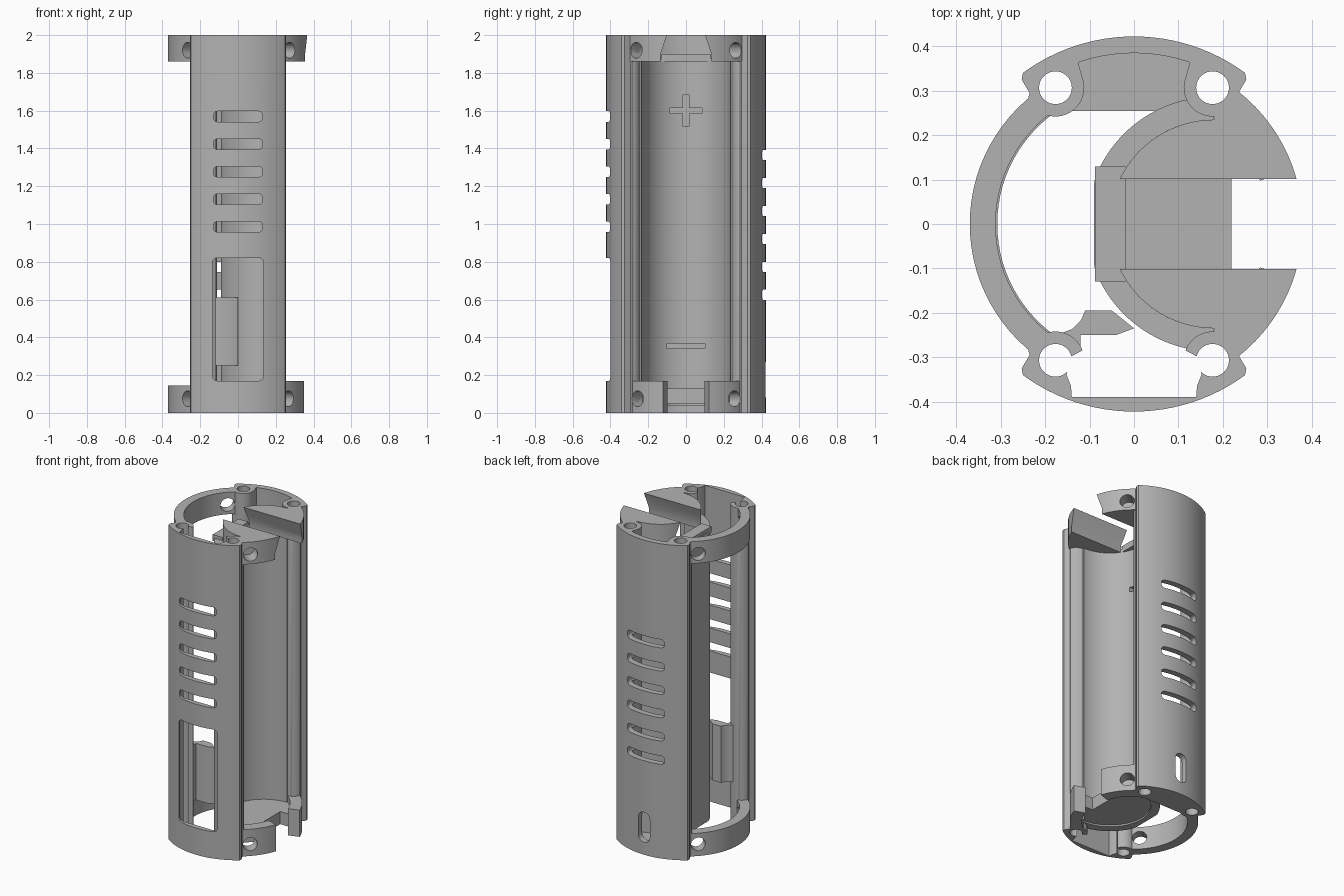
import bpy, bmesh, math
from mathutils import Matrix, Vector

if "Cube" in bpy.data.objects:
    bpy.data.objects.remove(bpy.data.objects["Cube"])

grey = bpy.data.materials.new("chassis grey")
grey.use_nodes = True
grey.diffuse_color = (0.45, 0.45, 0.45, 1)
grey.node_tree.nodes["Principled BSDF"].inputs["Base Color"].default_value = (0.45, 0.45, 0.45, 1)

# Orientation of extruded profiles: z up, or along y (profile in x,z), or along x (profile in y,z)
AXES = {
    "z": lambda u, v, w: (u, v, w),
    "y": lambda u, v, w: (u, w, v),
    "x": lambda u, v, w: (w, u, v),
}


def prism(name, points, lo, hi, axis="z"):
    bm = bmesh.new()
    place = AXES[axis]
    base = bm.faces.new([bm.verts.new(place(u, v, lo)) for u, v in points])
    top = bmesh.ops.extrude_face_region(bm, geom=[base])["geom"]
    shift = Vector(place(0, 0, hi - lo))
    bmesh.ops.translate(bm, verts=[g for g in top if isinstance(g, bmesh.types.BMVert)], vec=shift)
    bmesh.ops.recalc_face_normals(bm, faces=bm.faces)
    mesh = bpy.data.meshes.new(name)
    bm.to_mesh(mesh)
    bm.free()
    mesh.materials.append(grey)
    obj = bpy.data.objects.new(name, mesh)
    bpy.context.scene.collection.objects.link(obj)
    return obj


def arc(cx, cy, r, a, b, step=4):
    n = max(2, round(abs(b - a) / step))
    angles = [math.radians(a + (b - a) * i / n) for i in range(n + 1)]
    return [(cx + r * math.cos(t), cy + r * math.sin(t)) for t in angles]


def box(u0, u1, v0, v1):
    return [(u0, v0), (u1, v0), (u1, v1), (u0, v1)]


def rounded(cx, cy, hw, hh, r):
    pts = []
    for sx, sy, a in ((1, 1, 0), (-1, 1, 90), (-1, -1, 180), (1, -1, 270)):
        pts += arc(cx + sx * (hw - r), cy + sy * (hh - r), r, a, a + 90, 18)
    return pts


def circle(cx, cy, r):
    return arc(cx, cy, r, 0, 360, 12)[:-1]


def sector(r0, r1, a, b):
    return arc(0, 0, r1, a, b) + arc(0, 0, r0, b, a)


def cut(obj, cutters):
    for c in cutters:
        mod = obj.modifiers.new("cut", "BOOLEAN")
        mod.operation = "DIFFERENCE"
        mod.solver = "EXACT"
        mod.object = c
    bpy.context.view_layer.update()
    evaluated = obj.evaluated_get(bpy.context.evaluated_depsgraph_get())
    mesh = bpy.data.meshes.new_from_object(evaluated)
    obj.modifiers.clear()
    obj.data = mesh


BOSS_X, BOSS_Y = 0.177, 0.307
WALL_R, RING_R = 0.4225, 0.37
CELL_X, BORE_R = 0.18, 0.235


def wall_profile(side, boss_end, tail):
    # Left half: outer corner, rod boss, inner edge; then mirrored in x
    half = [(-0.253, 0.325), (-0.235, 0.295)]
    half += arc(-BOSS_X, BOSS_Y, 0.065, 200, boss_end, 10) + tail
    outline = arc(0, 0, WALL_R, 53.7, 126.3, 3) + half + [(-x, y) for x, y in reversed(half)]
    return [(x, side * y) for x, y in outline]


def cap_outline(r, a):
    left = arc(CELL_X, 0, BORE_R, 90, 270)
    return left + [(0.19, -0.28)] + arc(0, 0, r, -a, a) + [(0.19, 0.28)]


# Long front and back walls with rod bosses
back_tail = arc(0, 0, 0.385, 109, 90.5)
front_wall = prism("front_wall", wall_profile(
    -1, 340, [(-0.145, 0.30), (-0.152, 0.34), (-0.142, 0.365), (-0.14, 0.39)]), 0, 2)
back_wall = prism("back_wall", wall_profile(1, 380, [(-0.125, 0.36)] + back_tail), 0, 2)
back_floor = prism("back_floor", box(-0.17, 0.17, 0.255, 0.386), 0, 0.06)

# Half rings on the open side and short ring pieces on the cell side
top_ring = prism("top_ring", sector(0.312, RING_R, 127, 233), 1.86, 2)
bottom_ring = prism("bottom_ring", sector(0.308, RING_R, 127, 233), 0, 0.145)
lips = [prism("bottom_lip", sector(0.30, RING_R, s * 19, s * 53), 0, 0.17) for s in (1, -1)]

# Cell cradle with a flat back
cradle_outline = [(max(x, -0.09), y) for x, y in arc(CELL_X, 0, 0.287, 90, 270, 3)]
cradle_outline += arc(CELL_X, 0, BORE_R, 270, 90, 3)
cradle = prism("cell_cradle", cradle_outline, 0.04, 1.88)

# End caps and the block behind the contact slot
top_cap = prism("top_cap", cap_outline(0.38, 52), 1.86, 2)
bottom_cap = prism("bottom_cap", cap_outline(0.34, 55), 0.05, 0.13)
contact_block = prism("contact_block", box(-0.088, -0.018, -0.13, 0.13), 1.86, 1.9)

# Bracket behind the window
bracket = prism("window_bracket", [
    (-0.175, -0.25), (-0.14, -0.237), (-0.12, -0.218), (-0.11, -0.195), (-0.05, -0.195),
    (0, -0.235), (-0.04, -0.25), (-0.12, -0.25), (-0.12, -0.285), (-0.175, -0.265)], 0.25, 0.61)

# Cutters: rods, diagonal screws, slots, window, slots for contacts, polarity marks
rods = [prism("rod_cutter", circle(sx * BOSS_X, sy * BOSS_Y, 0.037), -0.1, 2.1)
        for sx in (1, -1) for sy in (1, -1)]
screws = {}
for z in (0.075, 1.92):
    screws[z] = []
    for a in (44, 136, 224, 316):
        c = prism("screw_cutter", circle(0, 0, 0.042), 0.29, 0.5, "x")
        c.data.transform(Matrix.Translation((0, 0, z)) @ Matrix.Rotation(math.radians(a), 4, "Z"))
        screws[z].append(c)
front_cuts = [prism("slot_cutter", rounded(0, 1.0 - 0.015 + 0.146 * i, 0.13, 0.028, 0.022),
                    -0.6, -0.35, "y") for i in range(5)]
front_cuts.append(prism("window_cutter", rounded(0, 0.495, 0.135, 0.325, 0.025), -0.6, -0.35, "y"))
back_cuts = [prism("slot_cutter", rounded(0, 0.625 + 0.148 * i, 0.13, 0.027, 0.022),
                   0.34, 0.6, "y") for i in range(6)]
back_cuts.append(prism("port_cutter", rounded(0, 0.175, 0.04, 0.095, 0.038), 0.3, 0.6, "y"))
dovetail = prism("dovetail_cutter", [(-0.135, 1.8), (0.135, 1.8), (0.135, 1.9), (0.098, 2.01),
                                     (-0.098, 2.01), (-0.135, 1.9)], -0.2, 0.6, "x")
notch = prism("notch_cutter", box(0.22, 0.6, -0.11, 0.11), -0.1, 0.3)
plus = [(-0.015, -0.085), (0.015, -0.085), (0.015, -0.015), (0.085, -0.015), (0.085, 0.015),
        (0.015, 0.015), (0.015, 0.085), (-0.015, 0.085), (-0.015, 0.015), (-0.085, 0.015),
        (-0.085, -0.015), (-0.015, -0.015)]
marks = [prism("plus_cutter", [(y, z + 1.6) for y, z in plus], -0.07, 0.05, "x"),
         prism("minus_cutter", box(-0.1, 0.1, 0.34, 0.368), -0.07, 0.05, "x")]

all_screws = screws[0.075] + screws[1.92]
jobs = [
    (front_wall, rods + front_cuts + all_screws),
    (back_wall, rods + back_cuts + all_screws),
    (back_floor, rods),
    (top_ring, rods + screws[1.92]),
    (bottom_ring, rods + screws[0.075]),
    (cradle, rods + marks),
    (top_cap, rods + [dovetail] + screws[1.92]),
    (bottom_cap, rods + [notch] + screws[0.075]),
    (contact_block, []),
    (bracket, rods),
] + [(lip, rods + screws[0.075]) for lip in lips]

for obj, cutters in jobs:
    cut(obj, cutters)
for c in rods + all_screws + front_cuts + back_cuts + marks + [dovetail, notch]:
    bpy.data.objects.remove(c)

# Smooth curved faces, keep edges sharp
bpy.ops.object.select_all(action="DESELECT")
for obj, _ in jobs:
    obj.select_set(True)
    bpy.context.view_layer.objects.active = obj
bpy.ops.object.shade_smooth_by_angle(angle=math.radians(30))
